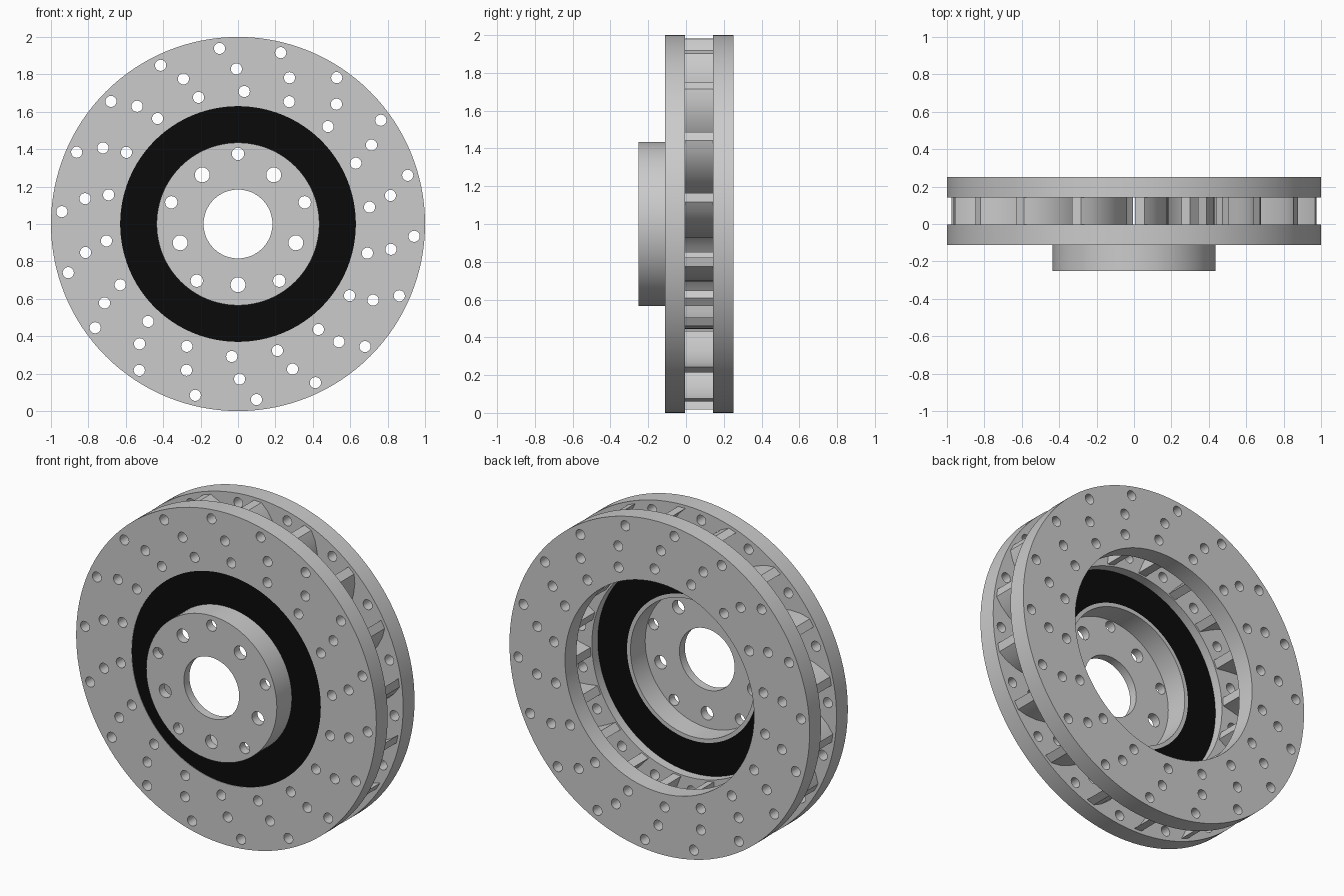
import bpy, bmesh
from math import cos, sin, pi, radians
from mathutils import Matrix

if "Cube" in bpy.data.objects:
    bpy.data.objects.remove(bpy.data.objects["Cube"])


def circle(r, n, cx=0.0, cz=0.0):
    return [(cx + r * cos(2 * pi * i / n), cz + r * sin(2 * pi * i / n)) for i in range(n)]


def hole_ring(r, count, start, hole_r):
    """Circles spaced evenly around the axle."""
    return [circle(hole_r, 20, r * cos(a), r * sin(a))
            for a in (radians(start) + 2 * pi * k / count for k in range(count))]


def prism(name, loops, y0, y1, mat=None):
    """Fill closed outlines (inner ones become holes) and extrude them from y0 to y1."""
    cu = bpy.data.curves.new(name + "_outline", 'CURVE')
    cu.dimensions = '2D'
    cu.fill_mode = 'BOTH'
    cu.extrude = (y1 - y0) / 2
    for pts in loops:
        s = cu.splines.new('POLY')
        s.points.add(len(pts) - 1)
        for p, (x, z) in zip(s.points, pts):
            p.co = (x, z, 0, 1)
        s.use_cyclic_u = True
    tmp = bpy.data.objects.new(name + "_outline", cu)
    bpy.context.collection.objects.link(tmp)
    bpy.context.view_layer.update()
    dg = bpy.context.evaluated_depsgraph_get()
    me = bpy.data.meshes.new_from_object(tmp.evaluated_get(dg))
    bpy.data.objects.remove(tmp)
    bpy.data.curves.remove(cu)

    me.name = name
    me.transform(Matrix.Translation((0, (y0 + y1) / 2, 1)) @ Matrix.Rotation(pi / 2, 4, 'X'))
    bm = bmesh.new()
    bm.from_mesh(me)
    bmesh.ops.remove_doubles(bm, verts=bm.verts, dist=1e-5)
    bmesh.ops.recalc_face_normals(bm, faces=bm.faces)
    for f in bm.faces:
        f.smooth = True
    bm.to_mesh(me)
    bm.free()
    me.set_sharp_from_angle(angle=radians(30))
    me.materials.clear()
    if mat:
        me.materials.append(mat)
    ob = bpy.data.objects.new(name, me)
    bpy.context.collection.objects.link(ob)
    return ob


black = bpy.data.materials.new("black")
black.diffuse_color = (0.003, 0.003, 0.003, 1)
black.use_nodes = True
black.node_tree.nodes["Principled BSDF"].inputs["Base Color"].default_value = black.diffuse_color

# Two drilled friction discs
drilled = [circle(1.0, 128), circle(0.63, 128)]
for r, start in ((0.944, 16), (0.829, 10.6), (0.709, 7.3)):
    drilled += hole_ring(r, 18, start, 0.03)
prism("front_disc", drilled, -0.112, -0.004)
prism("back_disc", drilled, 0.143, 0.252)

# Curved cooling vanes between the discs
path = [(0.64, 75.5), (0.71, 77.2), (0.77, 78.6), (0.83, 80.5), (0.89, 82.9), (0.944, 85.6), (0.982, 88.2)]
half = 0.025
vanes = []
for k in range(18):
    sides = [[(r * cos(a) + s * half * sin(a), r * sin(a) - s * half * cos(a))
              for r, a in ((r, radians(d + 20 * k)) for r, d in path)] for s in (1, -1)]
    vanes.append(sides[0] + sides[1][::-1])
prism("cooling_vanes", vanes, -0.004, 0.143)

# Black web joining the hat to the front disc
prism("black_web", [circle(0.63, 128), circle(0.435, 96)], -0.109, -0.06, black)

# Hat: mounting face with bolt holes, plus its cylindrical wall
face = [circle(0.435, 96), circle(0.184, 64)]
face += hole_ring(0.325, 5, 54, 0.04) + hole_ring(0.375, 5, 18, 0.033)
prism("hat_face", face, -0.252, -0.2)
prism("hat_wall", [circle(0.435, 96), circle(0.412, 96)], -0.2, -0.06)
